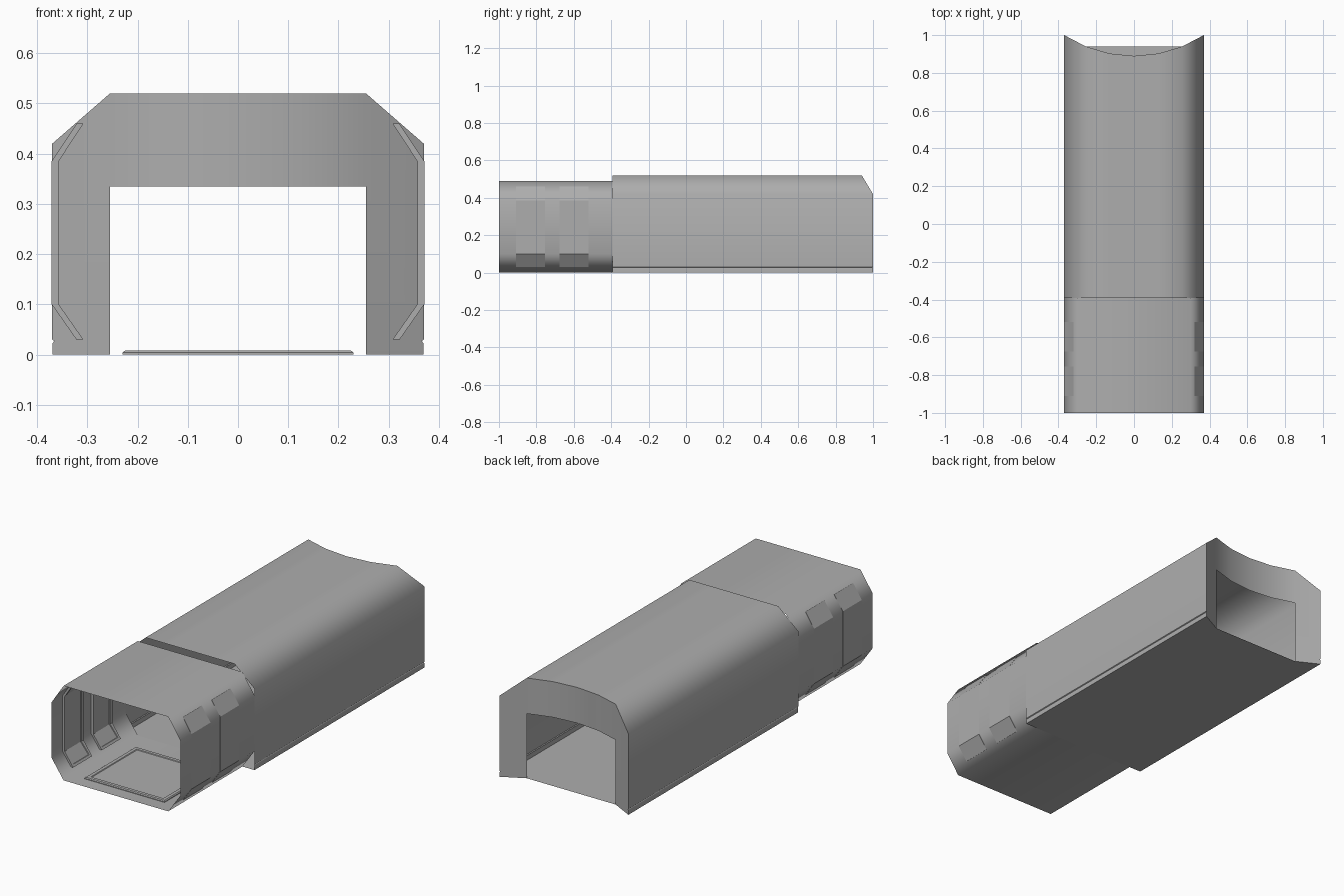
import bpy, bmesh, math

if "Cube" in bpy.data.objects:
    bpy.data.objects.remove(bpy.data.objects["Cube"])

Y_STEP = -0.392
R = 0.677  # radius of the concave rear cut

grey = bpy.data.materials.new("dark_grey")
grey.diffuse_color = (0.42, 0.42, 0.42, 1)
grey.use_nodes = True
grey.node_tree.nodes["Principled BSDF"].inputs["Base Color"].default_value = grey.diffuse_color


def end_y(x):
    return 0.89 + R - math.sqrt(R * R - x * x)


def row(pts, y):
    return [(x, y, z) for x, z in pts]


def strip(bm, a, b):
    """Quads between two equal-length point rows."""
    va, vb = [bm.verts.new(p) for p in a], [bm.verts.new(p) for p in b]
    return [bm.faces.new((va[i], vb[i], vb[i + 1], va[i + 1]))
            for i in range(len(a) - 1)]


def weld(bm):
    bmesh.ops.remove_doubles(bm, verts=bm.verts[:], dist=0.0001)
    bmesh.ops.recalc_face_normals(bm, faces=bm.faces[:])


def mirror_x(bm):
    geom = bm.verts[:] + bm.edges[:] + bm.faces[:]
    bmesh.ops.mirror(bm, geom=geom, axis='X', merge_dist=0.0001)


def finish(name, bm, angle, shell=False):
    weld(bm)
    if shell:  # open shells: make sure the roof faces upward
        top = max(bm.faces, key=lambda f: f.calc_center_median().z)
        if top.normal.z < 0:
            bmesh.ops.reverse_faces(bm, faces=bm.faces[:])
    me = bpy.data.meshes.new(name)
    bm.to_mesh(me)
    bm.free()
    me.materials.append(grey)
    ob = bpy.data.objects.new(name, me)
    bpy.context.collection.objects.link(ob)
    bpy.ops.object.select_all(action='DESELECT')
    ob.select_set(True)
    bpy.context.view_layer.objects.active = ob
    bpy.ops.object.shade_smooth_by_angle(angle=math.radians(angle))
    mod = ob.modifiers.new("weighted", 'WEIGHTED_NORMAL')
    mod.keep_sharp = True


# Front sleeve: open octagonal shell
bm = bmesh.new()
sleeve = [(0, 0.49), (0.30, 0.49), (0.37, 0.385), (0.37, 0.10), (0.30, 0), (0, 0)]
strip(bm, row(sleeve, -1), row(sleeve, Y_STEP))
mirror_x(bm)
finish("front_sleeve", bm, 60, shell=True)

# Side grip panels: flush outside, standing proud inside with a sunken centre
bm = bmesh.new()
out = [(0.321, 0.46), (0.371, 0.385), (0.371, 0.10), (0.322, 0.03)]
inn = [(0.308, 0.46), (0.357, 0.385), (0.357, 0.10), (0.308, 0.03)]
centres = []
for y0, y1 in ((-0.91, -0.755), (-0.675, -0.52)):
    strip(bm, row(out, y0), row(out, y1))
    centres += strip(bm, row(inn, y0), row(inn, y1))
    for y in (y0, y1):
        strip(bm, row(out, y), row(inn, y))
    for i in (0, -1):
        strip(bm, row([out[i], inn[i]], y0), row([out[i], inn[i]], y1))
weld(bm)
centres = [f for f in centres if f.is_valid]
bmesh.ops.inset_region(bm, faces=centres, thickness=0.018, depth=0)
bmesh.ops.inset_region(bm, faces=centres, thickness=0.003, depth=-0.003)
mirror_x(bm)
finish("side_grip_panels", bm, 25)

# Rear housing: chamfered shell whose far end is cut by a concave arc
bm = bmesh.new()
side = [(0.369, 0), (0.369, 0.023), (0.366, 0.027), (0.37, 0.03),
        (0.37, 0.42), (0.255, 0.52)]
prof = [(0, 0.52), (0.13, 0.52)] + side[::-1] + [(0.255, 0), (0, 0)]
far = [(x, end_y(x), z) for x, z in prof]
far[-1] = (0, end_y(0.255), 0)  # floor ends straight across the doorway
strip(bm, row(prof, Y_STEP), far)
# rear wall around the rectangular doorway
xs = (0, 0.13, 0.255)
strip(bm, [(x, end_y(x), 0.335) for x in xs], [(x, end_y(x), 0.52) for x in xs])
leg = [(0.255, 0)] + side + [(0.255, 0.335)]
bm.faces.new([bm.verts.new((x, end_y(x), z)) for x, z in leg])
mirror_x(bm)
finish("rear_housing", bm, 50, shell=True)

# Raised floor panel inside the sleeve, with a bevelled rim and sunken centre
bm = bmesh.new()
rings = []
for inset, z in ((0, 0.0005), (0, 0.004), (0.005, 0.008), (0.022, 0.008), (0.025, 0.005)):
    x, y0, y1 = 0.23 - inset, -0.93 + inset, -0.51 - inset
    rings.append([(-x, y0, z), (x, y0, z), (x, y1, z), (-x, y1, z), (-x, y0, z)])
for a, b in zip(rings, rings[1:]):
    strip(bm, a, b)
bm.faces.new([bm.verts.new(p) for p in rings[-1][:4]])
finish("floor_panel", bm, 25)
